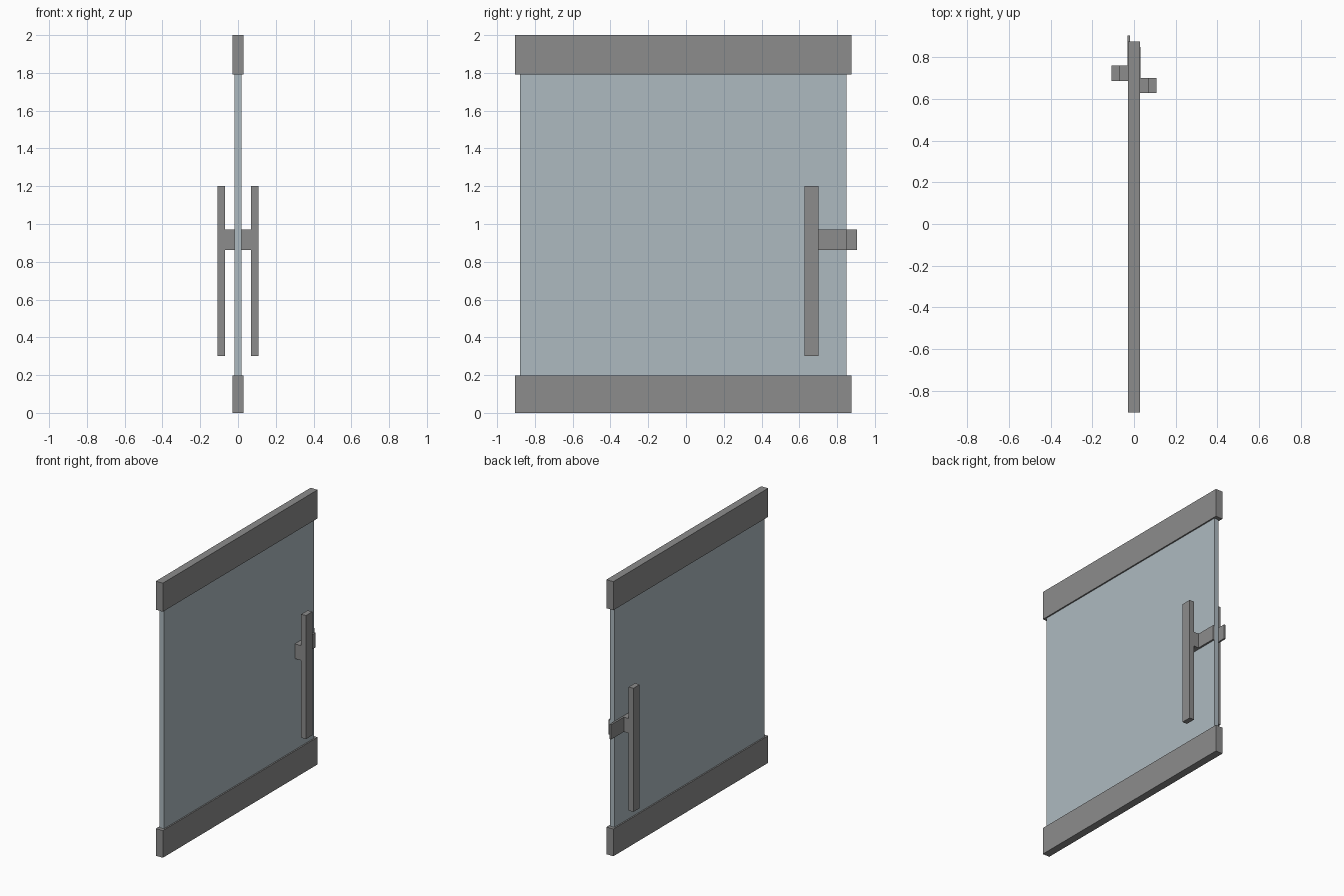
import bpy

old = bpy.data.objects.get("Cube")
if old:
    bpy.data.objects.remove(old, do_unlink=True)


def material(name, colour):
    mat = bpy.data.materials.new(name)
    mat.use_nodes = True
    mat.diffuse_color = colour
    mat.node_tree.nodes["Principled BSDF"].inputs["Base Color"].default_value = colour
    return mat


def box(name, x, y, z, mat):
    """Box spanning the given (low, high) ranges."""
    spans = (x, y, z)
    bpy.ops.mesh.primitive_cube_add(size=1, location=[(a + b) / 2 for a, b in spans])
    obj = bpy.context.object
    obj.name = name
    obj.scale = [b - a for a, b in spans]
    bpy.ops.object.transform_apply(location=False, rotation=False, scale=True)
    obj.data.materials.append(mat)


metal = material("grey metal", (0.262, 0.262, 0.262, 1))
glass = material("pale blue glass", (0.423, 0.491, 0.527, 1))

# Glass panel held between two rails
box("glass_panel", (-0.018, 0.018), (-0.878, 0.849), (0.198, 1.792), glass)
for name, z in (("bottom_rail", (0, 0.198)), ("top_rail", (1.792, 2))):
    box(name, (-0.028, 0.028), (-0.905, 0.876), z, metal)

# Pull handle, standoff and latch plate on each side, staggered along the door
for side, sign, y, plate_end in (("left", 1, 0.628, 0.849), ("right", -1, 0.687, 0.905)):
    def out(a, b):
        return tuple(sorted((sign * a, sign * b)))
    lock = (0.863, 0.97)
    box(side + "_handle", out(0.07, 0.108), (y, y + 0.073), (0.3, 1.2), metal)
    box(side + "_standoff", out(0.03, 0.07), (y, y + 0.073), lock, metal)
    box(side + "_latch_plate", out(0.018, 0.031), (y, plate_end), lock, metal)
